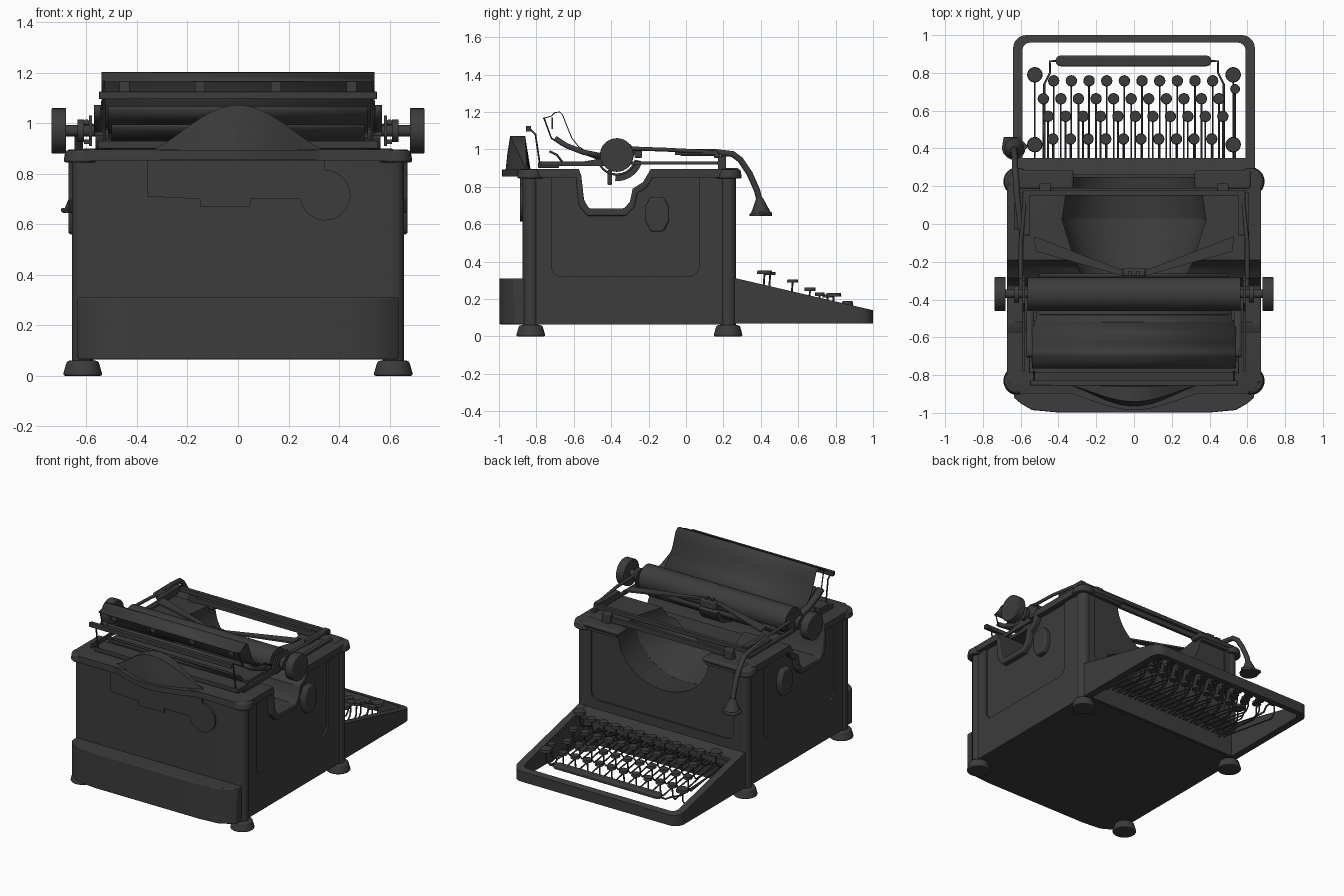
import bpy, bmesh
from math import pi, cos, sin
from mathutils import Vector, Matrix

if "Cube" in bpy.data.objects:
    bpy.data.objects.remove(bpy.data.objects["Cube"])

DARK = bpy.data.materials.new("dark_enamel")
DARK.diffuse_color = (0.045, 0.045, 0.045, 1)
DARK.use_nodes = True
DARK.node_tree.nodes["Principled BSDF"].inputs["Base Color"].default_value = DARK.diffuse_color

def finish(name, bm, bevel=0, solid=0):
    bmesh.ops.recalc_face_normals(bm, faces=bm.faces)
    me = bpy.data.meshes.new(name)
    bm.to_mesh(me)
    bm.free()
    ob = bpy.data.objects.new(name, me)
    bpy.context.collection.objects.link(ob)
    me.materials.append(DARK)
    if solid:
        m = ob.modifiers.new("Thickness", 'SOLIDIFY')
        m.thickness, m.offset = solid, 0
    if bevel:
        m = ob.modifiers.new("Bevel", 'BEVEL')
        m.width, m.segments = bevel, 3
    return ob

AX = {'x': lambda p, t: (t, p[0], p[1]), 'y': lambda p, t: (p[0], t, p[1]), 'z': lambda p, t: (p[0], p[1], t)}

def prism_bm(pts, axis, a, b):
    bm = bmesh.new()
    lo = [bm.verts.new(AX[axis](p, a)) for p in pts]
    hi = [bm.verts.new(AX[axis](p, b)) for p in pts]
    n = len(pts)
    bm.faces.new(lo)
    bm.faces.new(hi)
    for i in range(n):
        bm.faces.new((lo[i], lo[(i + 1) % n], hi[(i + 1) % n], hi[i]))
    return bm

def prism(name, pts, axis, a, b, bevel=0):
    return finish(name, prism_bm(pts, axis, a, b), bevel)

def box(name, x0, x1, y0, y1, z0, z1, bevel=0):
    return prism(name, [(x0, y0), (x1, y0), (x1, y1), (x0, y1)], 'z', z0, z1, bevel)

def add_rod(bm, p, q, r, r2=None, seg=24):
    p, q = Vector(p), Vector(q)
    d = q - p
    mat = Matrix.Translation((p + q) / 2) @ d.to_track_quat('Z', 'Y').to_matrix().to_4x4()
    bmesh.ops.create_cone(bm, cap_ends=True, segments=seg, radius1=r, radius2=r if r2 is None else r2,
                          depth=d.length, matrix=mat)

def rod(name, p, q, r, r2=None, seg=32, bevel=0):
    bm = bmesh.new()
    add_rod(bm, p, q, r, r2, seg)
    return finish(name, bm, bevel)

def arc(cx, cy, r, a0, a1, n=8):
    return [(cx + r * cos(a0 + (a1 - a0) * i / n), cy + r * sin(a0 + (a1 - a0) * i / n)) for i in range(n + 1)]

def rrect(x0, x1, y0, y1, r):
    return (arc(x1 - r, y1 - r, r, 0, pi / 2) + arc(x0 + r, y1 - r, r, pi / 2, pi)
            + arc(x0 + r, y0 + r, r, pi, 1.5 * pi) + arc(x1 - r, y0 + r, r, 1.5 * pi, 2 * pi))

def sheet(name, pts, x0, x1, thick):
    bm = bmesh.new()
    a = [bm.verts.new((x0, *p)) for p in pts]
    b = [bm.verts.new((x1, *p)) for p in pts]
    for i in range(len(pts) - 1):
        bm.faces.new((a[i], a[i + 1], b[i + 1], b[i]))
    return finish(name, bm, solid=thick)

def tube(name, pts, r):
    cu = bpy.data.curves.new(name, 'CURVE')
    cu.dimensions, cu.bevel_depth, cu.bevel_resolution, cu.use_fill_caps = '3D', r, 3, True
    s = cu.splines.new('POLY')
    s.points.add(len(pts) - 1)
    for sp, p in zip(s.points, pts):
        sp.co = (*p, 1)
    cu.materials.append(DARK)
    ob = bpy.data.objects.new(name, cu)
    bpy.context.collection.objects.link(ob)

def cut(ob, cutters):
    for c in cutters:
        m = ob.modifiers.new("Cut", 'BOOLEAN')
        m.operation, m.solver, m.object = 'DIFFERENCE', 'EXACT', c
        bpy.context.view_layer.objects.active = ob
        bpy.ops.object.modifier_apply(modifier=m.name)

# Cutters: carriage trough, type basket bowl, shallow panels
notch = [(-.572, .892), (-.56, .86), (-.545, .73), (-.52, .685), (-.33, .685), (-.30, .72), (-.285, .79), (-.23, .825), (-.19, .892)]
notch_out = [(-.61, .892), (-.59, .855), (-.575, .70), (-.53, .645), (-.32, .645), (-.275, .69), (-.26, .765), (-.21, .795), (-.15, .892)]
trough = prism("trough_cutter", [(-.572, 1.2)] + notch + [(-.19, 1.2)], 'x', -1, 1)
bowls = [rod("bowl_cutter", (0, -.32, 0), (0, .03, 0), .275, .385, 64), rod("bowl_cutter", (0, .02, 0), (0, .34, 0), .383, .335, 64)]
for b in bowls:
    b.scale.z, b.location.z = .86, .87
panels = [prism("side_panel_cutter", rrect(-.72, .07, .32, 1.2, .06), 'x', s * .633, s * .7) for s in (-1, 1)]
panels.append(prism("front_panel_cutter", rrect(-.55, .55, .37, 1.2, .06), 'y', .25, .32))

# Main housing and its rim
body = prism("housing", rrect(-.645, .645, -.875, .262, .04), 'z', .065, .86)
rim_bm = prism_bm(rrect(-.672, .672, -.9, .275, .07), 'z', .85, .895)
edges = [e for e in rim_bm.edges if all(v.co.z > .89 for v in e.verts)]
bmesh.ops.bevel(rim_bm, geom=edges, offset=.018, segments=3, affect='EDGES', profile=.5)
rim = finish("housing_rim", rim_bm)
bpy.context.view_layer.update()
cut(body, [trough] + bowls + panels)
cut(rim, [trough] + bowls)
for c in [trough] + bowls + panels:
    bpy.data.objects.remove(c)

# Corner columns, caps, feet, notch lips and side buttons
for s in (-1, 1):
    for y in (.225, -.83):
        rod("corner_column", (s * .615, y, .05), (s * .615, y, .87), .042)
        rod("corner_cap", (s * .617, y, .845), (s * .617, y, .893), .074, .066, bevel=.01)
        rod("foot", (s * .615, y, 0), (s * .615, y, .06), .079, .062, bevel=.01)
    prism("notch_lip", notch + notch_out[::-1], 'x', s * .62, s * .672, .008)
    prism("side_button", [(-.19, .56), (-.12, .56), (-.09, .62), (-.09, .69), (-.12, .745), (-.19, .745), (-.22, .69), (-.22, .62)],
          'x', s * .62, s * .672, .01)
    box("front_pad", s * .32, s * .62, .185, .287, .868, .9, .014)

# Rear skirt, access door and curved rear shield
half = [(.635, -.86), (.635, -.92), (.60, -.95), (.54, -.985), (.40, -.998)]
prism("rear_skirt", half + [(-x, y) for x, y in reversed(half)], 'z', .065, .31, .006)
prism("rear_door", [(-.36, .86), (-.36, .71), (-.15, .70), (-.15, .67), (.05, .67), (.05, .70), (.25, .70)]
      + arc(.345, .715, .1, pi * 1.05, 2.5 * pi, 20) + [(.345, .86)], 'y', -.87, -.888)
bm = bmesh.new()
rows = []
for i in range(33):
    x = -.37 + .74 * i / 32
    h = max(0, .5 + .5 * cos(pi * x / .37)) ** .75
    rows.append([bm.verts.new((x, y, .885 + .187 * h * t)) for y, t in
                 ((-.85 - .115 * h, 0), (-.85 - .105 * h, .5), (-.85 - .09 * h, 1), (-.85 - .01 * h, 1), (-.83, 0))])
for a, b in zip(rows, rows[1:]):
    for j in range(4):
        bm.faces.new((a[j], b[j], b[j + 1], a[j + 1]))
finish("rear_shield", bm)
prism("rear_shield_lip", [(-.4 + .8 * i / 24, -.885 - .10 * (.5 + .5 * cos(pi * (-1 + i / 12))) ** .75) for i in range(25)]
      + [(.4, -.86), (-.4, -.86)], 'z', .855, .893)

# Keyboard frame: U shape sliced by the sloping top plane
outer = [(.64, .25)] + arc(.57, .93, .07, 0, pi / 2) + arc(-.57, .93, .07, pi / 2, pi) + [(-.64, .25)]
inner = [(-.59, .25)] + arc(-.55, .92, .04, pi, pi / 2) + arc(.55, .92, .04, pi / 2, 0) + [(.59, .25)]
bm = prism_bm(outer + inner, 'z', .068, .35)
bmesh.ops.bisect_plane(bm, geom=bm.verts[:] + bm.edges[:] + bm.faces[:], dist=1e-5,
                       plane_co=(0, 1, .14), plane_no=(0, .17, .73), clear_outer=True)
bmesh.ops.holes_fill(bm, edges=[e for e in bm.edges if e.is_boundary], sides=0)
finish("keyboard_frame", bm)
prism("keyboard_apron", [(.25, .312), (.35, .288), (.35, .265), (.28, .23), (.28, .068), (.25, .068)], 'x', -.59, .59)

# Keys, stems and levers
keys, levers = bmesh.new(), bmesh.new()
layout = [(-.43 + .0935 * i, .45, .345, .03) for i in range(10)]
layout += [(-.455 + .0925 * i, .57, .305, .03) for i in range(11)]
layout += [(-.48 + .093 * i, .663, .262, .03) for i in range(11)]
layout += [(-.425 + .0935 * i, .758, .225, .03) for i in range(10)]
layout += [(s * .525, y, z, .041) for s in (-1, 1) for y, z in ((.42, .352), (.79, .232))]
layout.append((.535, .715, .235, .026))
for x, y, z, r in layout:
    add_rod(keys, (x, y, z - .018), (x, y, z), r, r * .93, 20)
    zl = z - .12
    path = [(x, y, z - .01), (x, y - .005, zl + .03), (x, y - .03, zl), (x, .28, .19)]
    for p, q in zip(path, path[1:]):
        add_rod(levers, p, q, .005, seg=6)
finish("keys", keys)
finish("key_levers", levers)
prism("space_bar", rrect(-.415, .41, .835, .892, .028), 'z', .16, .19, .008)
for s in (-1, 1):
    tube("space_bar_arm", [(s * .40, .862, .168), (s * .445, .862, .165), (s * .445, .80, .155), (s * .475, .74, .15), (s * .475, .29, .17)], .006)

# Platen, axle and knobs
rod("platen", (-.565, -.37, .97), (.565, -.37, .97), .088, seg=48)
rod("platen_axle", (-.69, -.37, .97), (.69, -.37, .97), .022)
for s in (-1, 1):
    rod("platen_knob", (s * .68, -.37, .97), (s * .738, -.37, .97), .09, bevel=.005)
    rod("knob_collar", (s * .61, -.37, .97), (s * .635, -.37, .97), .045)
    prism("carriage_end_plate", [(-.78, .91), (-.3, .91), (-.27, .99), (-.30, 1.03), (-.42, 1.03), (-.46, .95), (-.55, .935), (-.78, .935)],
          'x', s * .578, s * .59)
    box("carriage_side_rail", s * .585, s * .61, -.33, .17, .918, .935)
    tube("carriage_upper_rod", [(s * .60, -.29, 1.005), (s * .60, -.1, .998), (s * .575, .15, .985)], .011)
    box("side_rail_clip", s * .55, s * .59, -.06, .17, .97, .995, .004)
    box("rail_block", s * .44, s * .50, .17, .215, .89, .965, .006)
    # Flared paper guides beside the typing point
    prism("paper_guide_wing", [(s * .06, -.245), (s * .53, -.065), (s * .52, -.145), (s * .2, -.235), (s * .06, -.275)], 'z', .992, 1.003)
    # Paper table brackets and supports
    sheet("table_side_arm", [(-.70, 1.06), (-.64, 1.02), (-.55, .985), (-.45, .965)], s * .53, s * .57, .028)
    tube("scale_support", [(s * .53, -.835, 1.11), (s * .53, -.805, 1.08), (s * .53, -.78, .91)], .005)
    tube("table_strut", [(s * .53, -.76, 1.17), (s * .54, -.72, 1.06), (s * .54, -.66, 1.02)], .004)
    for x in (.15, .45):
        box("table_clip", s * x - .02, s * x + .02, -.72, -.71, 1.11, 1.17)

# Carriage cross rails, paper table and scale bar
box("carriage_front_rail", -.59, .59, .15, .178, .955, .985, .004)
box("carriage_lower_rail", -.5, .5, .17, .19, .90, .935)
box("carriage_rear_rail", -.555, .555, -.79, -.68, .90, .93, .004)
box("carriage_bed", -.54, .54, -.66, -.42, .91, .935, .004)
sheet("paper_table", [(-.51, .975), (-.575, 1.015), (-.61, 1.06), (-.635, 1.12), (-.66, 1.185), (-.675, 1.20), (-.70, 1.197), (-.72, 1.178), (-.765, 1.165)], -.54, .54, .005)
sheet("paper_pan", [(-.70, 1.06), (-.64, 1.02), (-.55, .985), (-.46, .95)], -.515, .515, .02)
sheet("platen_cradle", [(-.37 + .105 * cos(a * pi / 12), .97 + .105 * sin(a * pi / 12)) for a in range(12, 24)], -.5, .5, .012)
sheet("rear_plate", [(-.73, .99), (-.69, .97), (-.66, .93)], -.5, .5, .012)
box("scale_bar", -.55, .55, -.855, -.828, 1.095, 1.125, .003)

# Typing point guide and curved ribbon bracket
box("type_guide", -.06, .06, -.275, -.235, .955, 1.005, .006)
for s in (-1, 1):
    box("type_guide_prong", s * .012, s * .03, -.275, -.25, .99, 1.015)
prism("ribbon_bracket", arc(-.37, .97, .14, -pi * .52, -pi * .08) + arc(-.37, .97, .11, -pi * .08, -pi * .52), 'x', -.07, .07)
box("ribbon_hook", -.07, .07, -.42, -.395, .81, .89, .008)

# Carriage return lever with flared handle
tube("return_lever", [(-.60, -.03, .985), (-.62, .16, .985), (-.625, .25, .975), (-.63, .29, .945), (-.63, .34, .87), (-.635, .38, .78), (-.635, .395, .72)], .017)
rod("return_lever_handle", (-.635, .393, .74), (-.635, .40, .655), .018, .055, 20)
rod("return_lever_base", (-.635, .40, .645), (-.635, .40, .657), .06, seg=20)
prism("return_lever_pad", [(-.70, .40), (-.69, .46), (-.61, .46), (-.56, .41), (-.61, .36), (-.69, .37)], 'z', .648, .665, .005)
box("lever_mount", -.635, -.61, -.03, .18, .965, .995, .006)

# Smooth shading with crisp edges
for ob in bpy.context.scene.objects:
    ob.select_set(ob.type == 'MESH')
    if ob.type == 'MESH':
        bpy.context.view_layer.objects.active = ob
bpy.ops.object.shade_smooth_by_angle(angle=.6)
